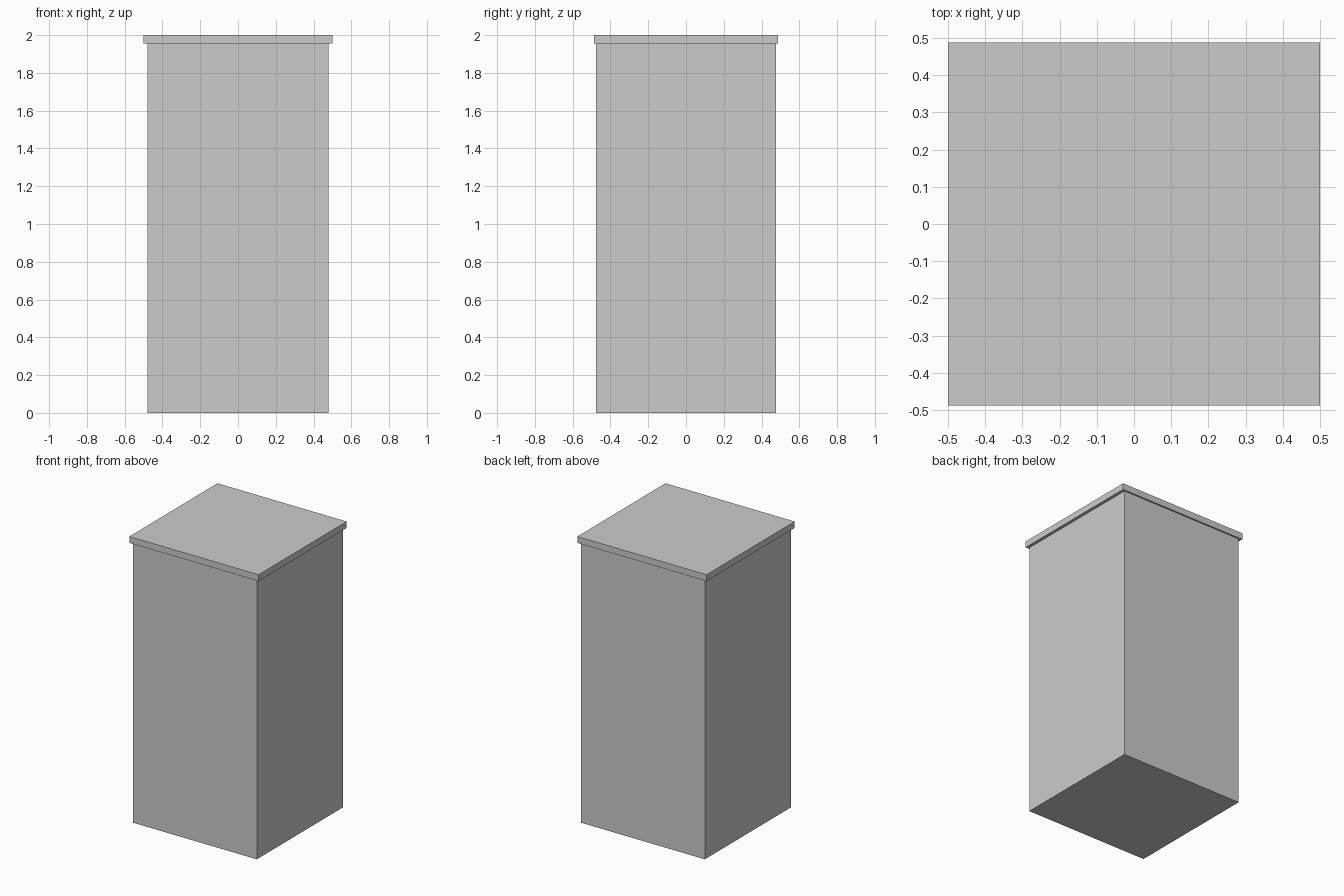
import bpy, bmesh
from mathutils import Vector

if "Cube" in bpy.data.objects:
    bpy.data.objects.remove(bpy.data.objects["Cube"])


def material(name, v):
    m = bpy.data.materials.new(name)
    m.diffuse_color = (v, v, v, 1)
    m.use_nodes = True
    m.node_tree.nodes["Principled BSDF"].inputs["Base Color"].default_value = m.diffuse_color
    return m


def box(name, half_x, half_y, z0, z1, cuts=()):
    bm = bmesh.new()
    bmesh.ops.create_cube(bm, size=1)
    for v in bm.verts:
        v.co = (v.co.x * 2 * half_x, v.co.y * 2 * half_y, z1 if v.co.z > 0 else z0)
    for point, normal in cuts:
        bmesh.ops.bisect_plane(bm, geom=bm.verts[:] + bm.edges[:] + bm.faces[:],
                               plane_co=Vector(point), plane_no=Vector(normal))
    me = bpy.data.meshes.new(name)
    bm.to_mesh(me)
    bm.free()
    ob = bpy.data.objects.new(name, me)
    bpy.context.collection.objects.link(ob)
    return ob


frame = material("frame_grey", 0.6)
panel = material("panel_grey", 0.85)

# Cabinet body, split so the flush side panels are their own faces
PX, PY, PZ = 0.405, 0.397, 0.08
cuts = [((s * PX, 0, 0), (1, 0, 0)) for s in (-1, 1)]
cuts += [((0, s * PY, 0), (0, 1, 0)) for s in (-1, 1)]
cuts += [((0, 0, PZ), (0, 0, 1))]
body = box("cabinet_body", 0.479, 0.476, 0, 1.955, cuts)
body.data.materials.append(frame)
body.data.materials.append(panel)

# Pale panels on all four sides
for f in body.data.polygons:
    c, n = f.center, f.normal
    on_side = abs(n.z) < 0.5 and c.z > PZ
    inner = abs(c.x) < PX if abs(n.y) > 0.5 else abs(c.y) < PY
    f.material_index = int(on_side and inner)

# Overhanging lid
lid = box("lid", 0.5, 0.487, 1.955, 2.0)
lid.data.materials.append(frame)
